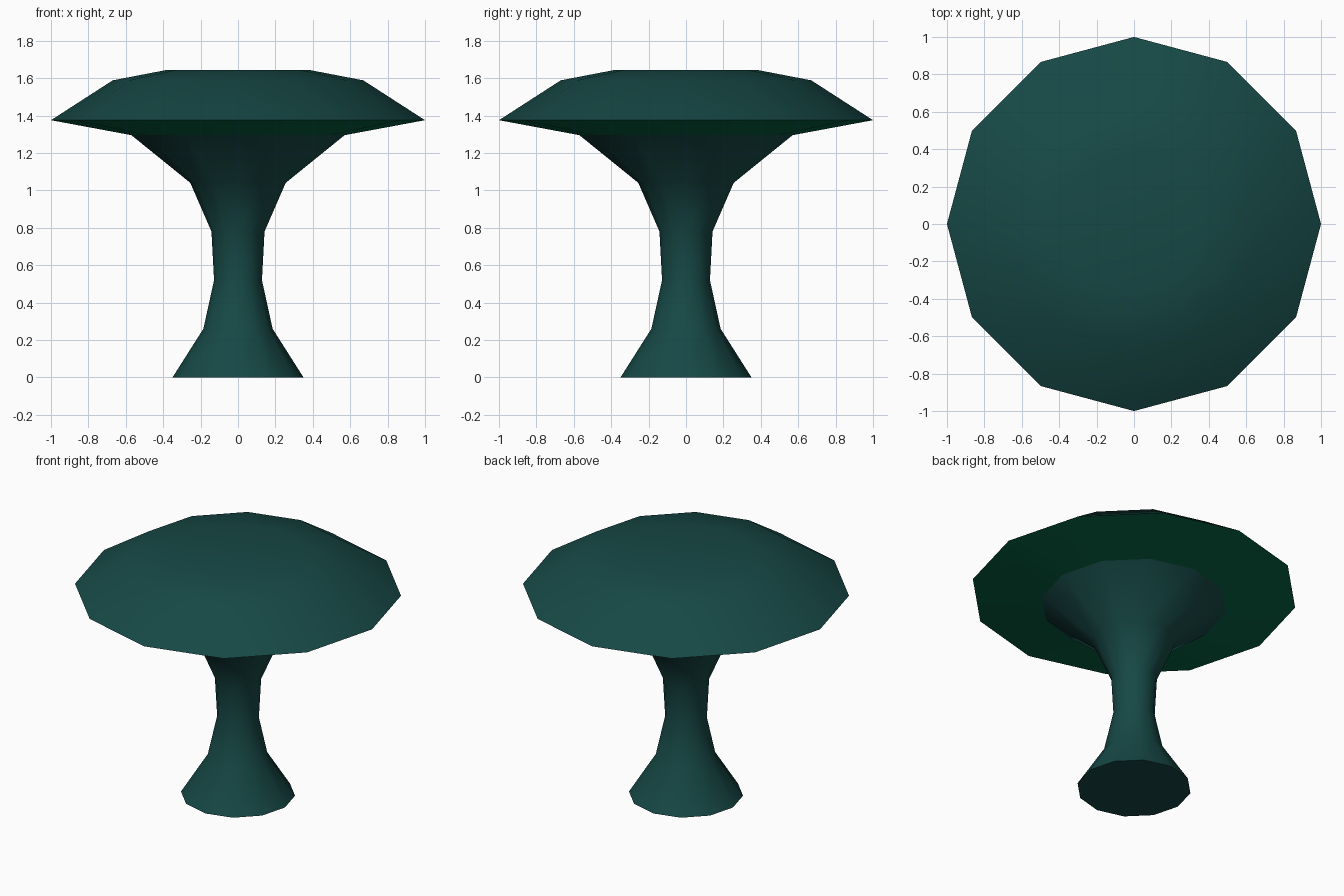
import bpy, bmesh, math

if "Cube" in bpy.data.objects:
    bpy.data.objects.remove(bpy.data.objects["Cube"])

SIDES = 12


def material(name, rgb):
    m = bpy.data.materials.new(name)
    m.diffuse_color = (*rgb, 1)
    m.use_nodes = True
    m.node_tree.nodes["Principled BSDF"].inputs["Base Color"].default_value = m.diffuse_color
    return m


def lathe(name, profile, mat, cap_start=False, cap_end=False):
    """Revolve (radius, z) points, listed so that faces point outward."""
    bm = bmesh.new()
    rings = []
    for r, z in profile:
        rings.append([bm.verts.new((r * math.cos(i * math.tau / SIDES),
                                    r * math.sin(i * math.tau / SIDES), z))
                      for i in range(SIDES)])
    for a, b in zip(rings, rings[1:]):
        for i in range(SIDES):
            j = (i + 1) % SIDES
            bm.faces.new((a[i], a[j], b[j], b[i]))
    if cap_start:
        bm.faces.new(rings[0][::-1])
    if cap_end:
        bm.faces.new(rings[-1])
    mesh = bpy.data.meshes.new(name)
    bm.to_mesh(mesh)
    bm.free()
    obj = bpy.data.objects.new(name, mesh)
    bpy.context.collection.objects.link(obj)
    mesh.materials.append(mat)
    bpy.ops.object.select_all(action='DESELECT')
    obj.select_set(True)
    bpy.context.view_layer.objects.active = obj
    bpy.ops.object.shade_smooth_by_angle(angle=math.radians(45))
    return obj


teal = material("dark_teal", (0.008, 0.065, 0.06))
green = material("gill_green", (0.002, 0.13, 0.06))

# Flared stem with closed foot
lathe("stem", [(0.35, 0), (0.185, 0.26), (0.128, 0.52), (0.142, 0.78),
               (0.255, 1.04), (0.57, 1.295)], teal, cap_start=True)
# Green underside of the cap
lathe("gills", [(0.57, 1.295), (1.0, 1.375)], green)
# Domed cap with flat top
lathe("cap", [(1.0, 1.375), (0.67, 1.588), (0.385, 1.643)], teal, cap_end=True)
